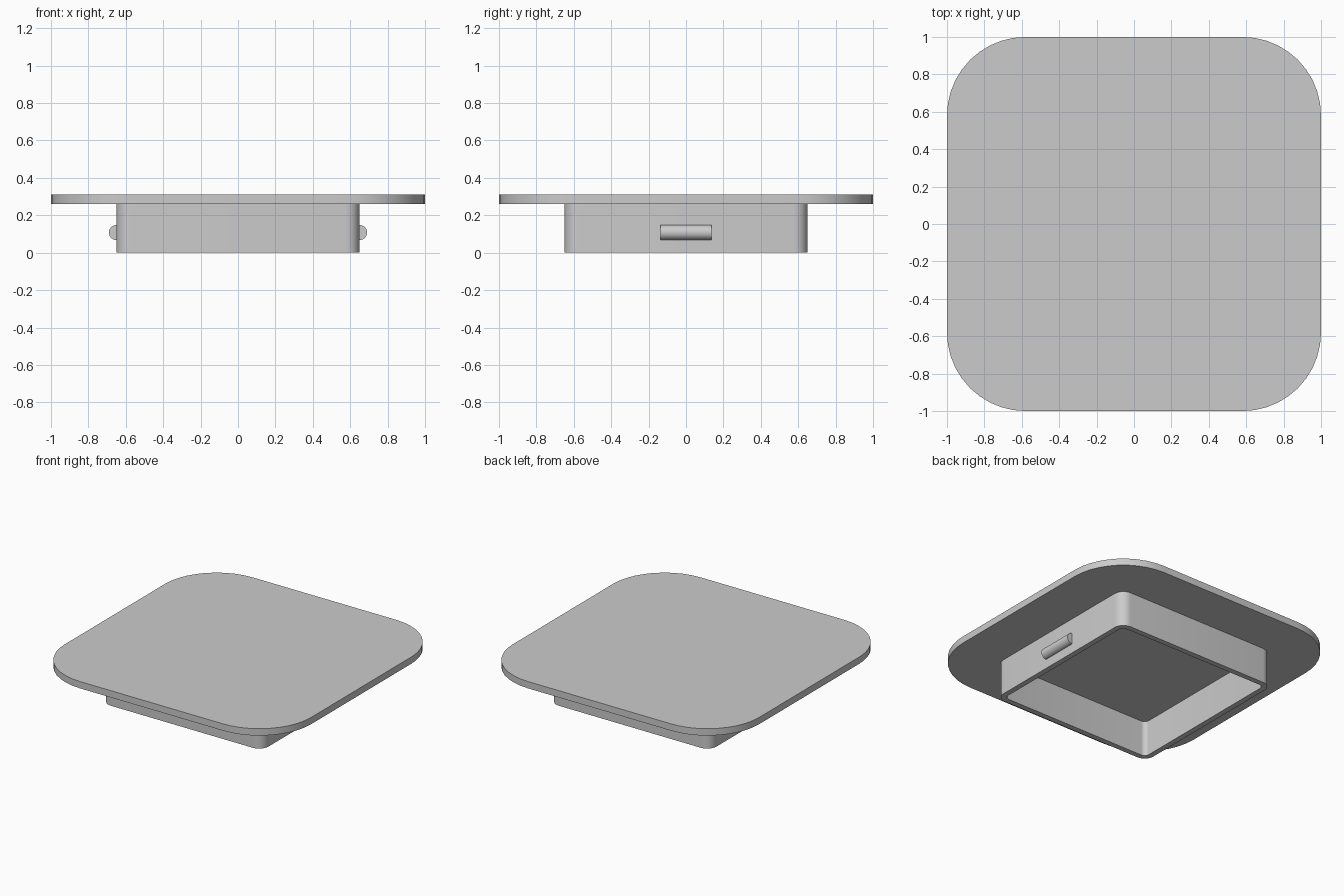
import bpy, bmesh, math
from math import cos, sin, pi

cube = bpy.data.objects.get("Cube")
if cube:
    bpy.data.objects.remove(cube, do_unlink=True)

# Single plain grey
grey = bpy.data.materials.new("plain_grey")
grey.use_nodes = True
grey.diffuse_color = (0.6, 0.6, 0.6, 1)
grey.node_tree.nodes["Principled BSDF"].inputs["Base Color"].default_value = (0.6, 0.6, 0.6, 1)


def rounded_square(half, radius, steps=10):
    """Outline of a square with rounded corners, anticlockwise."""
    points = []
    for corner in range(4):
        middle = pi / 4 + corner * pi / 2
        cx = math.copysign(half - radius, cos(middle))
        cy = math.copysign(half - radius, sin(middle))
        for i in range(steps + 1):
            a = corner * pi / 2 + i / steps * pi / 2
            points.append((cx + radius * cos(a), cy + radius * sin(a)))
    return points


def finish(bm, name):
    bmesh.ops.recalc_face_normals(bm, faces=bm.faces)
    mesh = bpy.data.meshes.new(name)
    bm.to_mesh(mesh)
    bm.free()
    mesh.materials.append(grey)
    obj = bpy.data.objects.new(name, mesh)
    bpy.context.collection.objects.link(obj)
    bpy.ops.object.select_all(action="DESELECT")
    obj.select_set(True)
    bpy.context.view_layer.objects.active = obj
    bpy.ops.object.shade_smooth_by_angle(angle=math.radians(35))
    return obj


def ring(bm, outline, z):
    return [bm.verts.new((x, y, z)) for x, y in outline]


def bridge(bm, a, b):
    for i in range(len(a)):
        j = (i + 1) % len(a)
        bm.faces.new((a[i], a[j], b[j], b[i]))


BASE_TOP, LID_TOP = 0.26, 0.31

# Lid plate
bm = bmesh.new()
outline = rounded_square(1.0, 0.42)
low, high = ring(bm, outline, BASE_TOP), ring(bm, outline, LID_TOP)
bridge(bm, low, high)
bm.faces.new(low)
bm.faces.new(high)
finish(bm, "lid_plate")

# Hollow collar under the lid, open at the bottom
bm = bmesh.new()
outer, inner = rounded_square(0.65, 0.075, 8), rounded_square(0.61, 0.035, 8)
loops = [ring(bm, outer, BASE_TOP), ring(bm, outer, 0),
         ring(bm, inner, 0), ring(bm, inner, BASE_TOP)]
for a, b in zip(loops, loops[1:]):
    bridge(bm, a, b)
finish(bm, "collar")

# Half-round catches on the two sides of the collar
for side, name in ((1, "left_catch"), (-1, "right_catch")):
    bm = bmesh.new()
    profile = [(0.65 + 0.04 * cos(a), 0.108 + 0.04 * sin(a))
               for a in (-pi / 2 + i * pi / 16 for i in range(17))]
    profile += [(0.63, 0.148), (0.63, 0.068)]
    ends = [[bm.verts.new((side * x, y, z)) for x, z in profile] for y in (-0.135, 0.135)]
    bridge(bm, *ends)
    for end in ends:
        bm.faces.new(end)
    finish(bm, name)
